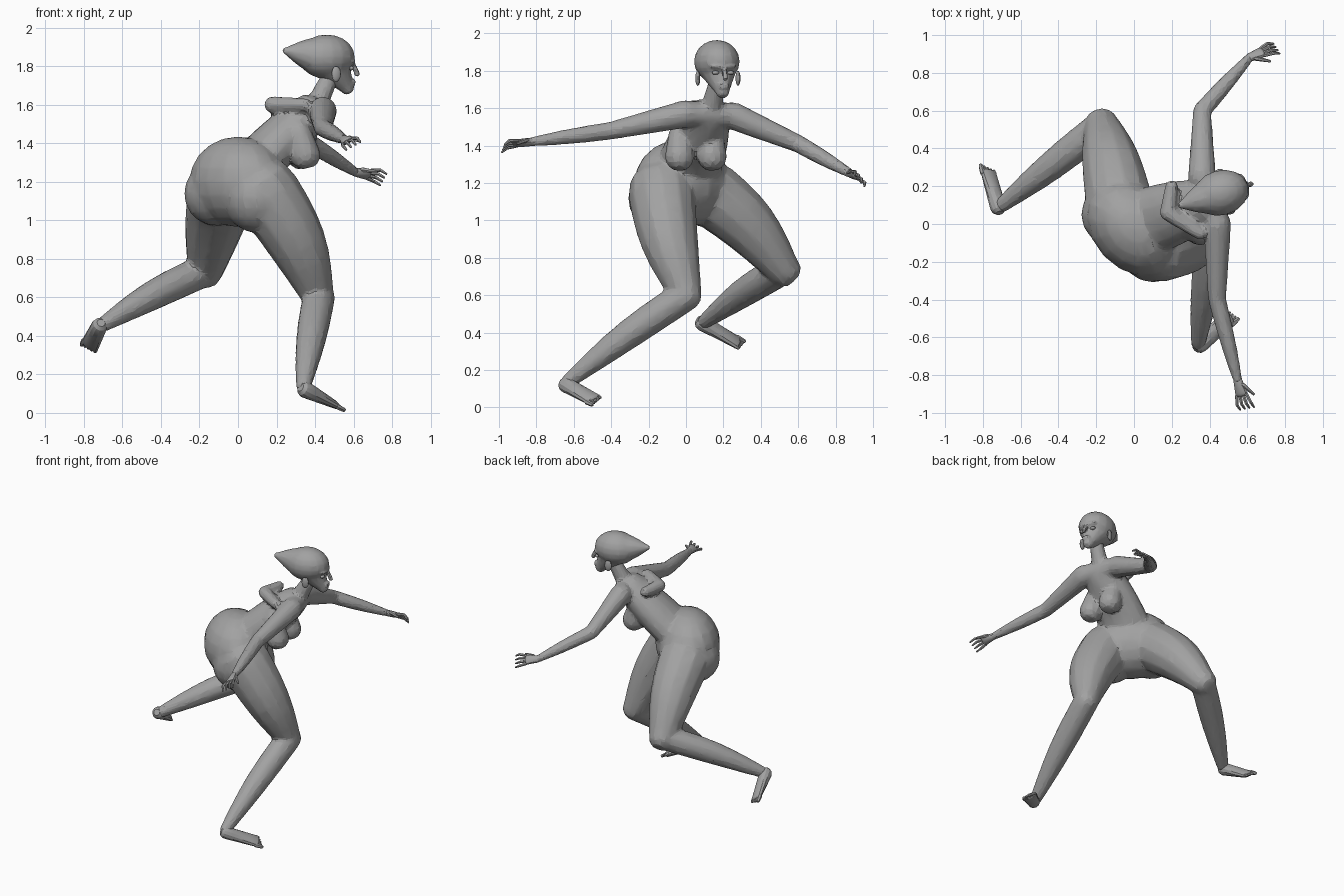
import bpy, bmesh, math
from mathutils import Vector, Matrix

old = bpy.data.objects.get("Cube")
if old:
    bpy.data.objects.remove(old)

skin = bpy.data.materials.new("clay_grey")
skin.use_nodes = True
grey = (0.36, 0.36, 0.36, 1)
skin.diffuse_color = grey
skin.node_tree.nodes["Principled BSDF"].inputs["Base Color"].default_value = grey


def mix(start, end, t):
    return start + (end - start) * t


def limb(bm, start, end, start_radius, end_radius, swell=0.0, bow=(0, 0, 0),
         start_flat=1.0, end_flat=1.0, side=(0, 1, 0), sides=12, steps=6):
    """Tapered, bulging, optionally bowed and flattened tube with round ends."""
    start, end, bow = Vector(start), Vector(end), Vector(bow)
    axis = (end - start).normalized()
    wide = Vector(side)
    wide = (wide - wide.dot(axis) * axis).normalized()
    deep = axis.cross(wide)
    # Each section: position along the limb, dome angle beyond its end
    domes = [math.pi / 6, math.pi / 3]
    sections = [(0, -angle) for angle in reversed(domes)]
    sections += [(step / steps, 0) for step in range(steps + 1)]
    sections += [(1, angle) for angle in domes]
    rings = []
    for t, angle in sections:
        arch = math.sin(math.pi * t)
        radius = mix(start_radius, end_radius, t) + swell * arch
        flat = mix(start_flat, end_flat, t)
        centre = mix(start, end, t) + bow * arch + axis * radius * flat * math.sin(angle)
        radius *= math.cos(angle)
        ring = []
        for corner in range(sides):
            turn = math.tau * corner / sides
            offset = wide * math.cos(turn) + deep * flat * math.sin(turn)
            ring.append(bm.verts.new(centre + radius * offset))
        rings.append(ring)
    faces = [bm.faces.new(rings[0]), bm.faces.new(rings[-1])]
    for lower, upper in zip(rings, rings[1:]):
        for corner in range(sides):
            following = (corner + 1) % sides
            faces.append(bm.faces.new((lower[corner], lower[following],
                                       upper[following], upper[corner])))
    bmesh.ops.recalc_face_normals(bm, faces=faces)


def ball(bm, centre, radii, yaw=0.0):
    matrix = (Matrix.Translation(centre) @ Matrix.Rotation(yaw, 4, 'Z')
              @ Matrix.Diagonal((*radii, 1)))
    bmesh.ops.create_uvsphere(bm, u_segments=16, v_segments=10, radius=1, matrix=matrix)


def finish(name, bm, angle=25, voxel=None):
    """Make the object; a voxel size blends its pieces into one faceted skin."""
    mesh = bpy.data.meshes.new(name)
    bm.to_mesh(mesh)
    bm.free()
    mesh.materials.append(skin)
    part = bpy.data.objects.new(name, mesh)
    bpy.context.collection.objects.link(part)
    bpy.ops.object.select_all(action='DESELECT')
    part.select_set(True)
    bpy.context.view_layer.objects.active = part
    if voxel:
        blend = part.modifiers.new("blend", 'REMESH')
        blend.mode, blend.voxel_size = 'VOXEL', voxel
        soften = part.modifiers.new("soften", 'SMOOTH')
        soften.iterations = 4
        facets = part.modifiers.new("facets", 'DECIMATE')
        facets.ratio = 0.15
        for modifier in list(part.modifiers):
            bpy.ops.object.modifier_apply(modifier=modifier.name)
    bpy.ops.object.shade_smooth_by_angle(angle=math.radians(angle))


# Joints of the running pose
right_hip, left_hip = (0.14, -0.13, 1.15), (-0.08, 0.12, 1.15)
right_knee, left_knee = (0.42, 0, 0.6), (-0.17, 0.52, 0.74)
right_ankle, left_ankle = (0.34, -0.63, 0.14), (-0.7, 0.1, 0.46)
right_shoulder, left_shoulder = (0.44, 0, 1.57), (0.36, 0.25, 1.56)
right_elbow, left_elbow = (0.44, -0.4, 1.48), (0.36, 0.6, 1.41)
right_wrist, left_wrist = (0.55, -0.83, 1.42), (0.61, 0.88, 1.25)
neck_base, skull = (0.4, 0.13, 1.58), Vector((0.46, 0.165, 1.85))

# Pelvis and buttocks
bm = bmesh.new()
ball(bm, (0, -0.02, 1.2), (0.22, 0.29, 0.235), yaw=0.75)
ball(bm, (0.1, -0.13, 1.12), (0.18, 0.18, 0.185))
ball(bm, (-0.11, 0.05, 1.14), (0.17, 0.17, 0.17))

# Torso, breasts, neck and the ridge across the shoulder blades
limb(bm, (0.1, 0.02, 1.3), (0.36, 0.11, 1.55), 0.18, 0.13, 0.01,
     start_flat=0.7, end_flat=0.8, side=(-0.3, 1, 0), sides=16)
for breast in (Vector((0.35, -0.035, 1.34)), Vector((0.33, 0.14, 1.34))):
    limb(bm, breast + Vector((-0.03, 0, 0.12)), breast, 0.06, 0.08)
limb(bm, neck_base, (0.48, 0.17, 1.75), 0.06, 0.045)
limb(bm, right_shoulder, left_shoulder, 0.07, 0.07, side=(0, 0, 1))
ridge = (0.18, 0.06, 1.6)
for tip in ((0.2, 0.2, 1.6), (0.35, -0.05, 1.6)):
    limb(bm, ridge, tip, 0.045, 0.035, side=(0, 0, 1))

# Legs and arms
limb(bm, right_hip, right_knee, 0.18, 0.085, 0.02, bow=(0.03, -0.02, 0))
limb(bm, left_hip, left_knee, 0.18, 0.095, 0.015, bow=(0, 0.02, 0.02))
for knee, ankle in ((right_knee, right_ankle), (left_knee, left_ankle)):
    limb(bm, knee, ankle, 0.085, 0.04, 0.016, bow=(0, 0, 0.015), side=(0, 0, 1))
for shoulder, elbow, wrist in ((right_shoulder, right_elbow, right_wrist),
                               (left_shoulder, left_elbow, left_wrist)):
    limb(bm, shoulder, elbow, 0.075, 0.048, side=(0, 0, 1))
    limb(bm, elbow, wrist, 0.048, 0.025, 0.005, side=(0, 0, 1))
finish("body", bm, 12, voxel=0.013)

# Head frame: forward along the gaze, out to the left, up
gaze = 0.28
forward = Vector((math.cos(gaze), math.sin(gaze), 0))
outward = Vector((-math.sin(gaze), math.cos(gaze), 0))


def on_head(ahead, out, up):
    return skull + forward * ahead + outward * out + Vector((0, 0, up))


# Skull, jaw and swept-back hair
bm = bmesh.new()
ball(bm, skull, (0.15, 0.12, 0.115), gaze)
limb(bm, on_head(0.02, 0, -0.03), on_head(0.11, 0, -0.16), 0.11, 0.038, side=outward)
limb(bm, on_head(-0.02, 0, 0), (0.25, 0.1, 1.88), 0.11, 0.02, 0.012)
# Nose, lips and brow
limb(bm, on_head(0.145, 0, -0.04), on_head(0.165, 0, -0.09), 0.012, 0.016, side=outward)
for lip in (-0.125, -0.14):
    ball(bm, on_head(0.14, 0, lip), (0.016, 0.03, 0.01), gaze)
ball(bm, on_head(0.12, 0, -0.025), (0.03, 0.075, 0.02), gaze)
finish("head", bm, 12, voxel=0.008)

# Eyes and ears
for label, hand_side in (("left", 1), ("right", -1)):
    bm = bmesh.new()
    ball(bm, on_head(0.12, 0.042 * hand_side, -0.06), (0.014, 0.02, 0.011), gaze)
    finish(label + "_eye", bm)
    bm = bmesh.new()
    ball(bm, on_head(0.02, 0.112 * hand_side, -0.09), (0.025, 0.012, 0.04), gaze)
    finish(label + "_ear", bm)


def frame(along, across):
    along, across = Vector(along).normalized(), Vector(across)
    return along, (across - across.dot(along) * along).normalized()


# Hands: flat palm, four curled fingers and a thumb
def hand(name, wrist, along, across):
    bm = bmesh.new()
    wrist = Vector(wrist)
    along, across = frame(along, across)
    curl = along.cross(across)
    if curl.z > 0:
        curl.negate()
    limb(bm, wrist, wrist + along * 0.07, 0.024, 0.036,
         start_flat=0.9, end_flat=0.45, side=across)
    for finger in (-1, -1 / 3, 1 / 3, 1):
        base = wrist + along * 0.08 + across * finger * 0.03
        knuckle = base + along * 0.045 + across * finger * 0.012
        tip = knuckle + along * 0.03 + curl * 0.02
        limb(bm, base, knuckle, 0.01, 0.009, side=across, sides=6, steps=1)
        limb(bm, knuckle, tip, 0.009, 0.006, side=across, sides=6, steps=1)
    base = wrist + along * 0.03 + across * 0.025
    limb(bm, base, base + (along * 2 + across + curl) * 0.03, 0.013, 0.007,
         side=across, sides=6, steps=2)
    finish(name, bm, 30)


hand("left_hand", left_wrist, (0.9, 0.4, -0.15), (0.25, -0.6, 0.65))
hand("right_hand", right_wrist, (0.25, -0.95, -0.1), (0.8, 0.2, 0.45))


# Feet: heel flattening to the ball, then five toes
def foot(name, heel, ball_joint, across):
    bm = bmesh.new()
    heel, ball_joint = Vector(heel), Vector(ball_joint)
    along, across = frame(ball_joint - heel, across)
    limb(bm, heel, ball_joint, 0.043, 0.05, end_flat=0.4, side=across)
    for toe in range(5):
        base = ball_joint + across * (toe - 2) * 0.02
        size = 0.011 if toe else 0.015
        limb(bm, base, base + along * (0.04 - toe * 0.006), size, size * 0.8,
             side=across, sides=6, steps=1)
    finish(name, bm)


foot("right_foot", (0.35, -0.64, 0.12), (0.5, -0.5, 0.045), (-0.6, 0.65, 0.4))
foot("left_foot", (-0.72, 0.09, 0.45), (-0.77, 0.27, 0.35), (0.75, 0, -0.65))
